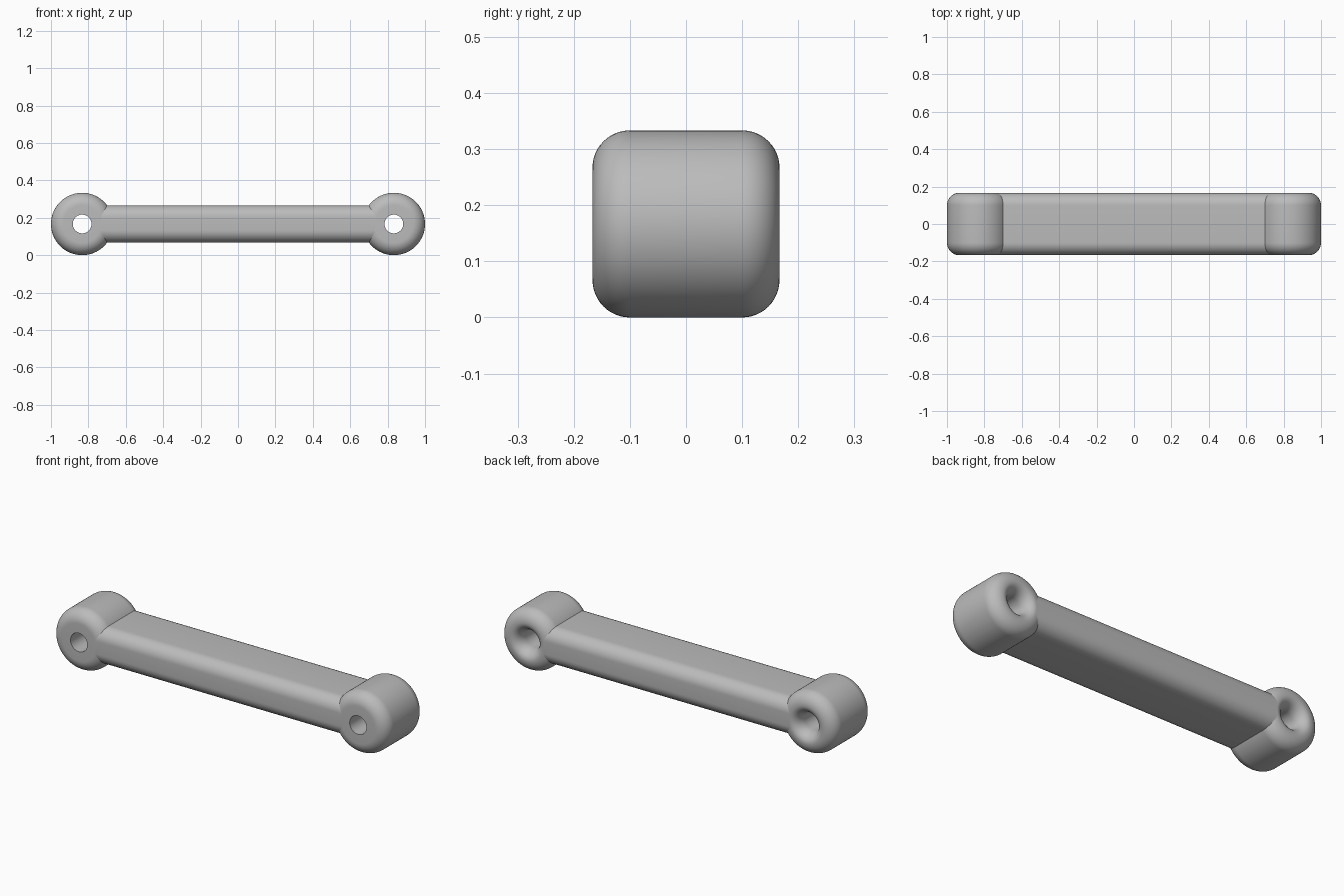
import bpy, bmesh
from math import sin, cos, pi, radians
from mathutils import Matrix, Vector

cube = bpy.data.objects.get("Cube")
if cube:
    bpy.data.objects.remove(cube, do_unlink=True)

R = 1 / 6          # boss radius, half depth and height of the hole axis
FILLET = R * 0.4
HOLE = R * 0.3
CENTRE = 1 - R
BAR_HALF = R * 0.6

grey = bpy.data.materials.new("plain grey")
grey.use_nodes = True
colour = (0.5, 0.5, 0.5, 1)
grey.diffuse_color = colour
grey.node_tree.nodes["Principled BSDF"].inputs["Base Color"].default_value = colour


def arc(cx, cy, rx, ry, start, end, steps=12):
    """Points of an elliptical arc, angles in degrees."""
    angles = [radians(start + (end - start) * i / steps) for i in range(steps + 1)]
    return [(cx + rx * cos(a), cy + ry * sin(a)) for a in angles]


def finish(name, bm):
    bmesh.ops.remove_doubles(bm, verts=bm.verts, dist=1e-5)
    bmesh.ops.recalc_face_normals(bm, faces=bm.faces)
    mesh = bpy.data.meshes.new(name)
    bm.to_mesh(mesh)
    bm.free()
    mesh.materials.append(grey)
    obj = bpy.data.objects.new(name, mesh)
    bpy.context.collection.objects.link(obj)
    bpy.ops.object.select_all(action="DESELECT")
    obj.select_set(True)
    bpy.context.view_layer.objects.active = obj
    bpy.ops.object.shade_smooth_by_angle(angle=radians(30))
    return obj


def end_boss(name, x):
    """Round boss turned about y: plain bore in front, flared bore behind."""
    inner = R - FILLET
    profile = [(HOLE, -R)]
    profile += arc(inner, -inner, FILLET, FILLET, -90, 0)
    profile += arc(inner, inner, FILLET, FILLET, 0, 90)
    profile += arc(inner, inner, inner - HOLE, FILLET, 90, 180)
    profile.append(profile[0])
    bm = bmesh.new()
    verts = [bm.verts.new((r, y, 0)) for r, y in profile]
    edges = [bm.edges.new(pair) for pair in zip(verts, verts[1:])]
    bmesh.ops.spin(bm, geom=verts + edges, cent=(0, 0, 0), axis=(0, 1, 0),
                   angle=2 * pi, steps=96)
    bmesh.ops.translate(bm, verts=bm.verts, vec=(x, 0, R))
    return finish(name, bm)


def link_bar():
    """Rounded rectangular section drawn between the two bosses."""
    cy, cz = R - FILLET, BAR_HALF - FILLET
    outline = []
    for sy, sz, start in ((1, 1, 0), (-1, 1, 90), (-1, -1, 180), (1, -1, 270)):
        outline += arc(sy * cy, sz * cz, FILLET, FILLET, start, start + 90)
    reach = CENTRE - (R - FILLET)
    bm = bmesh.new()
    face = bm.faces.new([bm.verts.new((-reach, y, z + R)) for y, z in outline])
    swept = bmesh.ops.extrude_face_region(bm, geom=[face], use_keep_orig=True)
    moved = [g for g in swept["geom"] if isinstance(g, bmesh.types.BMVert)]
    bmesh.ops.translate(bm, verts=moved, vec=(2 * reach, 0, 0))
    return finish("link_bar", bm)


link_bar()
end_boss("left_end_boss", CENTRE)
end_boss("right_end_boss", -CENTRE)
